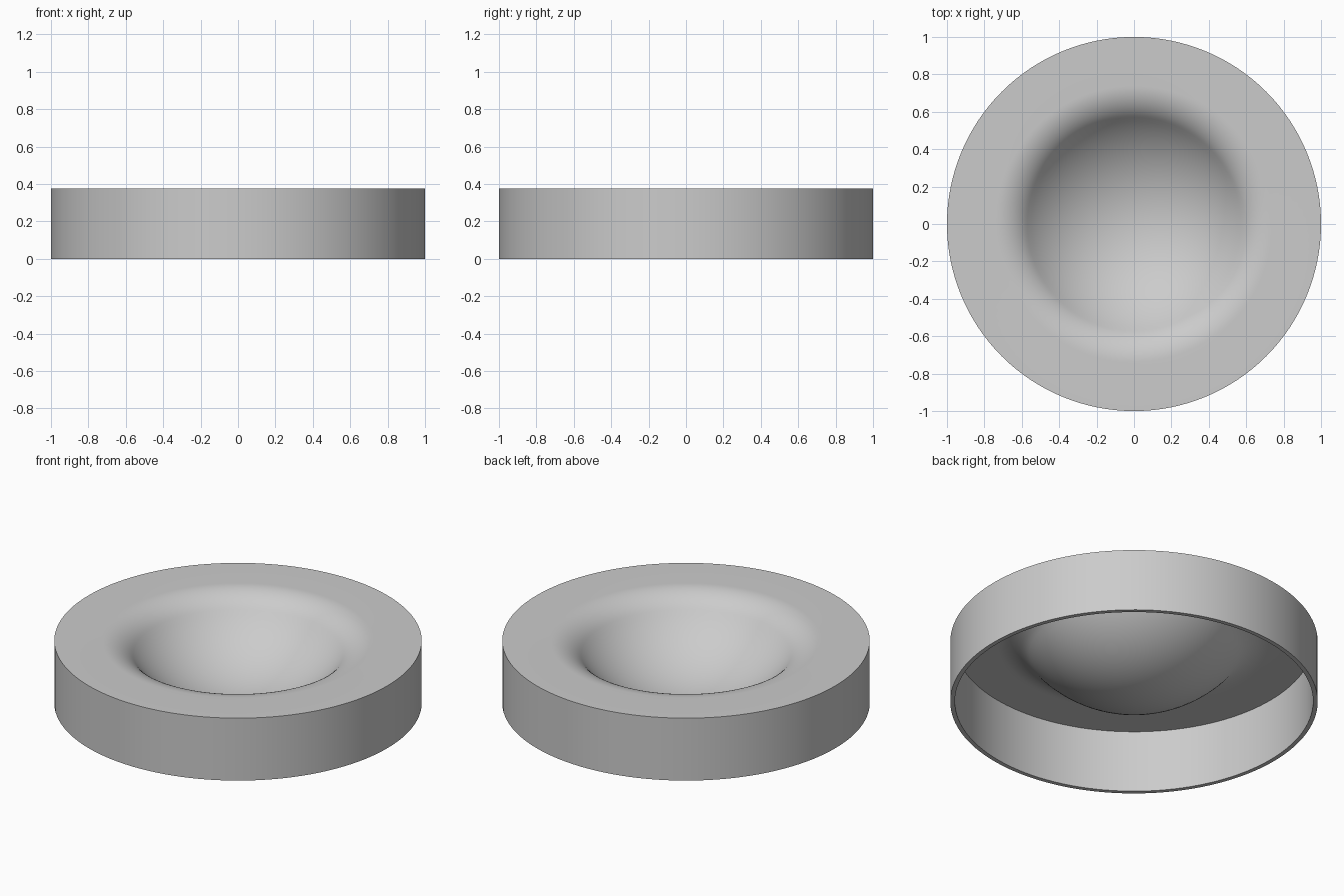
import bpy, bmesh
from math import sin, cos, tan, radians, tau

if "Cube" in bpy.data.objects:
    bpy.data.objects.remove(bpy.data.objects["Cube"])

SEGMENTS = 128
HEIGHT = 0.375
R_OUT, R_IN = 1.0, 0.975
R_CREASE, R_LIP = 0.57, 0.74      # bowl edge, outer edge of rounded lip
SLOPE = radians(50)               # steepness where bowl meets lip


def lathe(name, profile):
    """Revolve an (r, z) profile around the z axis."""
    bm = bmesh.new()
    verts = [bm.verts.new((r, 0, z)) for r, z in profile]
    edges = [bm.edges.new(pair) for pair in zip(verts, verts[1:])]
    bmesh.ops.spin(bm, geom=verts + edges, cent=(0, 0, 0), axis=(0, 0, 1),
                   angle=tau, steps=SEGMENTS, use_duplicate=False)
    bmesh.ops.remove_doubles(bm, verts=bm.verts, dist=1e-4)
    bmesh.ops.recalc_face_normals(bm, faces=bm.faces)
    bm.faces.ensure_lookup_table()
    top = max(bm.faces, key=lambda f: f.calc_center_median().z)
    if top.normal.z < -0.5:
        bmesh.ops.reverse_faces(bm, faces=bm.faces)
    mesh = bpy.data.meshes.new(name)
    bm.to_mesh(mesh)
    bm.free()
    obj = bpy.data.objects.new(name, mesh)
    bpy.context.collection.objects.link(obj)
    bpy.ops.object.select_all(action='DESELECT')
    obj.select_set(True)
    bpy.context.view_layer.objects.active = obj
    bpy.ops.object.shade_smooth_by_angle(angle=radians(30))
    return obj


# Spherical bowl, from its lowest point out to the lip
lip_radius = (R_LIP - R_CREASE) / sin(SLOPE)
lip_drop = lip_radius * (1 - cos(SLOPE))
bowl_radius = R_CREASE / sin(SLOPE)
bowl_centre = HEIGHT - lip_drop + bowl_radius * cos(SLOPE)
n = 20
profile = [(bowl_radius * sin(SLOPE * i / n),
            bowl_centre - bowl_radius * cos(SLOPE * i / n)) for i in range(n + 1)]

# Rounded lip rolling over to the flat rim
m = 12
for i in range(1, m + 1):
    a = SLOPE * (1 - i / m)
    profile.append((R_LIP - lip_radius * sin(a),
                    HEIGHT - lip_radius * (1 - cos(a))))

# Flat rim, outer wall, bottom edge and inner wall
profile += [(R_OUT, HEIGHT), (R_OUT, 0), (R_IN, 0), (R_IN, HEIGHT - 0.002)]
lathe("dished_base", profile)
